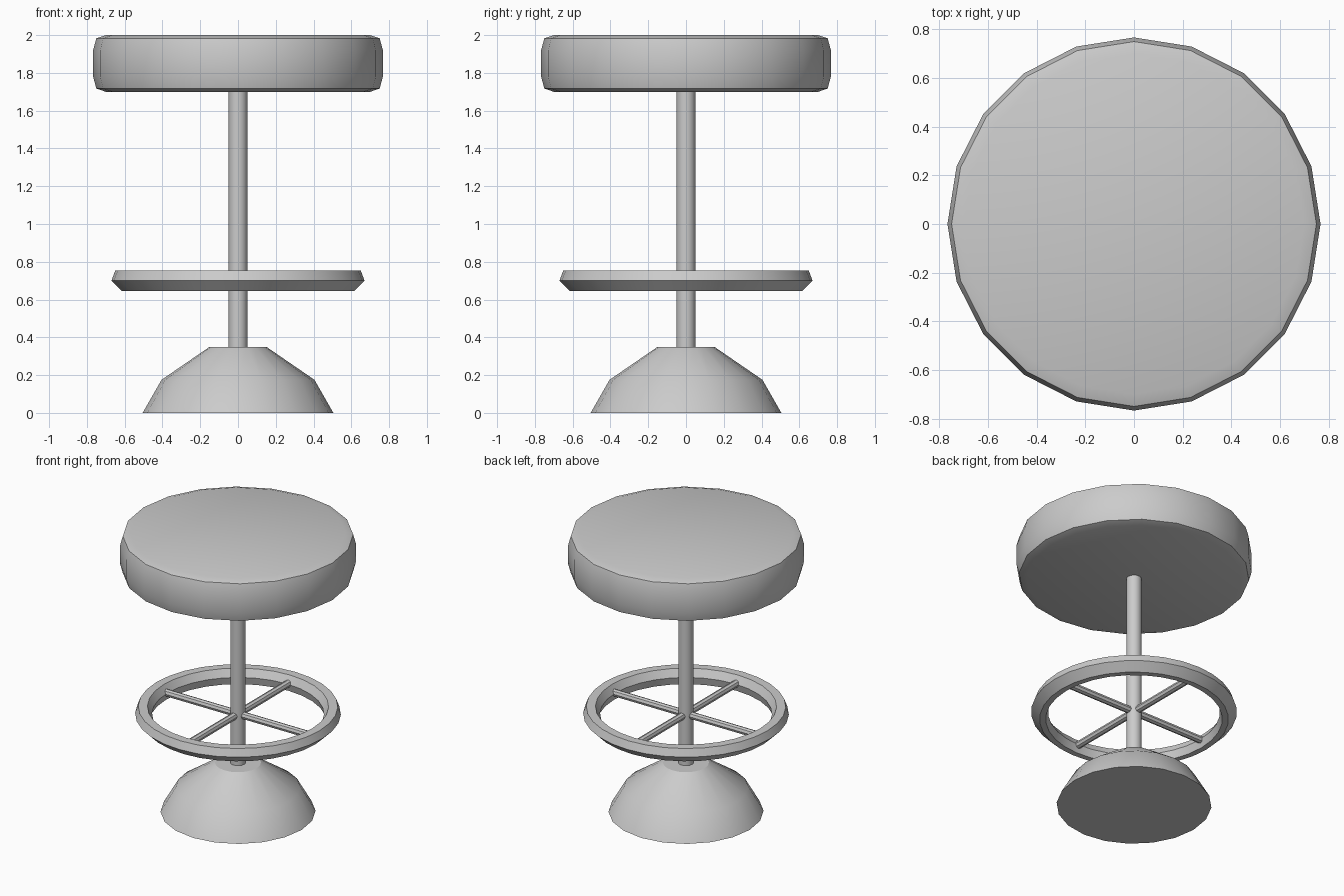
import bpy, bmesh, math

if "Cube" in bpy.data.objects:
    bpy.data.objects.remove(bpy.data.objects["Cube"])


def finish(name, bm):
    bmesh.ops.recalc_face_normals(bm, faces=bm.faces)
    mesh = bpy.data.meshes.new(name)
    bm.to_mesh(mesh)
    bm.free()
    obj = bpy.data.objects.new(name, mesh)
    bpy.context.collection.objects.link(obj)
    bpy.ops.object.select_all(action='DESELECT')
    obj.select_set(True)
    bpy.context.view_layer.objects.active = obj
    bpy.ops.object.shade_smooth_by_angle(angle=math.radians(30))
    return obj


def lathe(name, profile, sides, closed=False):
    """Revolve (radius, z) points about z; open profiles get end caps."""
    bm = bmesh.new()
    rings = []
    for r, z in profile:
        rings.append([bm.verts.new((r * math.cos(2 * math.pi * i / sides),
                                    r * math.sin(2 * math.pi * i / sides), z))
                      for i in range(sides)])
    pairs = list(zip(rings, rings[1:]))
    if closed:
        pairs.append((rings[-1], rings[0]))
    else:
        bm.faces.new(rings[0])
        bm.faces.new(rings[-1])
    for a, b in pairs:
        for i in range(sides):
            j = (i + 1) % sides
            bm.faces.new((a[i], a[j], b[j], b[i]))
    return finish(name, bm)


# Padded seat
lathe("seat", [(0.70, 1.70), (0.75, 1.717), (0.767, 1.78), (0.767, 1.92),
               (0.75, 1.983), (0.70, 2.0)], 20)

# Domed base and centre post
lathe("base", [(0.505, 0), (0.405, 0.175), (0.15, 0.35)], 20)
lathe("post", [(0.05, 0.30), (0.05, 1.72)], 16)

# Foot ring with a six-sided section
lathe("foot_ring", [(0.67, 0.70), (0.65, 0.753), (0.59, 0.753),
                    (0.56, 0.70), (0.575, 0.645), (0.615, 0.645)], 32, closed=True)

# Four spokes from the post to the ring
for k in range(4):
    spoke = lathe(f"spoke_{k + 1}", [(0.025, 0.0), (0.025, 0.59)], 8)
    spoke.location = (0, 0, 0.70)
    spoke.rotation_euler = (0, math.pi / 2, k * math.pi / 2)
